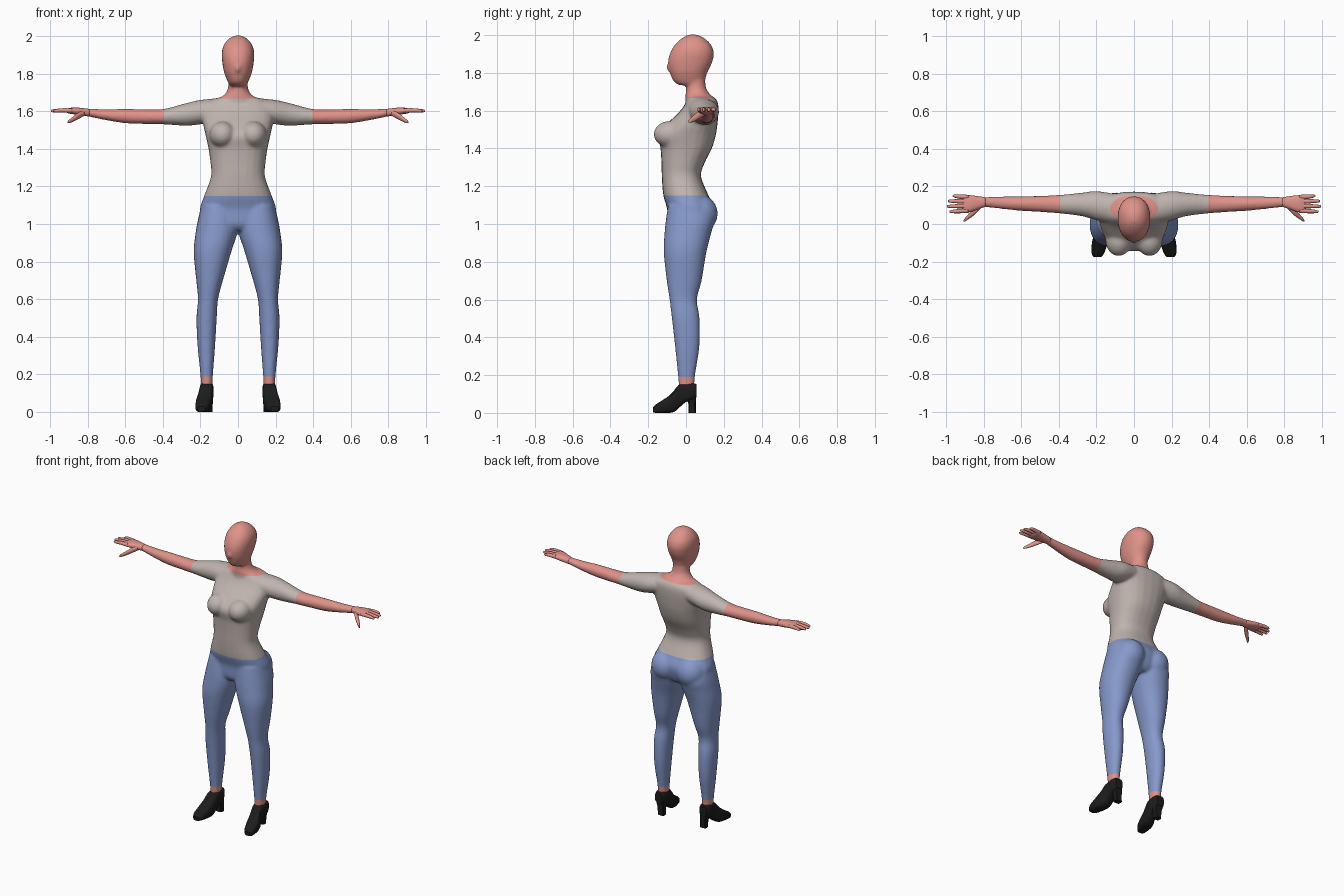
import bpy, bmesh
from math import cos, sin, pi
from mathutils import Vector, Matrix

cube = bpy.data.objects.get("Cube")
if cube:
    bpy.data.objects.remove(cube, do_unlink=True)


def material(name, rgb):
    mat = bpy.data.materials.new(name)
    mat.use_nodes = True
    colour = (*rgb, 1)
    mat.diffuse_color = colour
    bsdf = next(n for n in mat.node_tree.nodes if n.type == 'BSDF_PRINCIPLED')
    bsdf.inputs["Base Color"].default_value = colour
    return mat


SKIN = material("skin pink", (.74, .29, .25))
SHIRT = material("shirt grey", (.53, .46, .43))
DENIM = material("denim blue", (.24, .32, .60))
BLACK = material("shoe black", (.012, .012, .012))


def smooth_rows(rows, steps):
    """Resample loft rows with a Catmull-Rom spline."""
    out = []
    for i in range(len(rows) - 1):
        a, b, c, d = (rows[max(0, min(len(rows) - 1, i + k))] for k in (-1, 0, 1, 2))
        for s in range(steps):
            t = s / steps
            out.append([q + t / 2 * (r - p + t * (2 * p - 5 * q + 4 * r - e + t * (3 * (q - r) + e - p)))
                        for p, q, r, e in zip(a, b, c, d)])
    return out + [rows[-1]]


def loft(bm, axis, rows, side=1, power=1.0, sides=24, steps=4):
    """Closed skin through rows of (position, low a, high a, low b, high b)."""
    rings = []
    for t, a0, a1, b0, b1 in smooth_rows(rows, steps):
        ring = []
        for k in range(sides):
            ang = 2 * pi * k / sides
            c, s = (abs(f) ** power * (1 if f > 0 else -1) for f in (cos(ang), sin(ang)))
            a = (a0 + a1) / 2 + c * (a1 - a0) / 2
            b = (b0 + b1) / 2 + s * (b1 - b0) / 2
            x, y, z = {'x': (t, a, b), 'y': (a, t, b), 'z': (a, b, t)}[axis]
            ring.append(bm.verts.new((x * side, y, z)))
        rings.append(ring)
    for lo, hi in zip(rings, rings[1:]):
        for k in range(sides):
            j = (k + 1) % sides
            bm.faces.new((lo[k], lo[j], hi[j], hi[k]))
    bm.faces.new(rings[0])
    bm.faces.new(rings[-1])


def centred(rows):
    """Expand (z, half width, front, back) to full rows."""
    return [(z, -w, w, f, b) for z, w, f, b in rows]


def blob(bm, centre, radii):
    bmesh.ops.create_uvsphere(bm, u_segments=24, v_segments=16, radius=1,
                              matrix=Matrix.Translation(centre) @ Matrix.Diagonal((*radii, 1)))


def finish(bm, name, mat, sharp=None):
    bmesh.ops.recalc_face_normals(bm, faces=bm.faces)
    for f in bm.faces:
        f.smooth = True
        f.material_index = 0
    if sharp:
        for e in bm.edges:
            e.smooth = e.calc_face_angle(0) < sharp
    mesh = bpy.data.meshes.new(name)
    bm.to_mesh(mesh)
    bm.free()
    mesh.materials.append(mat)
    obj = bpy.data.objects.new(name, mesh)
    bpy.context.collection.objects.link(obj)
    return obj


body = bmesh.new()

# Torso
loft(body, 'z', centred([
    (.965, .10, -.07, .10), (1.0, .19, -.095, .13), (1.08, .203, -.10, .148),
    (1.15, .18, -.12, .12), (1.25, .144, -.128, .08), (1.32, .146, -.13, .097),
    (1.4, .157, -.135, .137), (1.47, .172, -.145, .158), (1.53, .185, -.10, .167),
    (1.6, .19, -.03, .172), (1.645, .17, 0, .168), (1.672, .11, .01, .15)]), power=.85)

# Neck
loft(body, 'z', centred([
    (1.6, .09, .0, .15), (1.665, .095, -.003, .145), (1.69, .07, -.002, .125),
    (1.72, .054, 0, .107), (1.78, .052, .0, .1)]))

# Head and nose
loft(body, 'z', centred([
    (1.735, .042, -.035, .09), (1.755, .054, -.066, .1), (1.8, .072, -.085, .112),
    (1.835, .08, -.093, .13), (1.87, .085, -.094, .143), (1.91, .087, -.082, .147),
    (1.95, .077, -.058, .132), (1.985, .05, -.02, .095), (2.003, .016, .015, .055)]),
    power=.92)
blob(body, (0, -.082, 1.83), (.016, .021, .028))

for side in (1, -1):
    # Bust and seat
    blob(body, (side * .082, -.085, 1.475), (.07, .086, .07))
    blob(body, (side * .095, .07, 1.055), (.095, .098, .10))
    # Arm down to the wrist
    loft(body, 'x', [
        (.1, .0, .16, 1.55, 1.67), (.2, .02, .175, 1.53, 1.66), (.28, .042, .166, 1.523, 1.642),
        (.395, .056, .155, 1.53, 1.612), (.5, .064, .15, 1.532, 1.61), (.6, .07, .147, 1.536, 1.612),
        (.7, .08, .146, 1.552, 1.61), (.79, .09, .144, 1.57, 1.613), (.82, .09, .144, 1.574, 1.614)], side)
    # Leg down to the ankle
    loft(body, 'z', [
        (.1, .138, .195, -.035, .045), (.19, .134, .199, -.042, .047), (.35, .122, .215, -.058, .071),
        (.5, .113, .221, -.075, .072), (.6, .106, .213, -.087, .058), (.7, .08, .222, -.102, .083),
        (.85, .036, .236, -.118, .108), (.95, .004, .226, -.114, .133), (1.02, 0, .214, -.107, .15),
        (1.1, .01, .194, -.095, .13)], side, power=.92)

# Fuse the body forms into one soft skin
bmesh.ops.recalc_face_normals(body, faces=body.faces)
helper = finish(body, "body_form", SKIN)
remesh = helper.modifiers.new("fuse", 'REMESH')
remesh.mode = 'VOXEL'
remesh.voxel_size = .009
relax = helper.modifiers.new("relax", 'SMOOTH')
relax.factor = .5
relax.iterations = 5
graph = bpy.context.evaluated_depsgraph_get()
fused = bpy.data.meshes.new_from_object(helper.evaluated_get(graph))
bpy.data.objects.remove(helper, do_unlink=True)

# Cut clean edges at collar, waist, ankles and sleeves
body = bmesh.new()
body.from_mesh(fused)
bpy.data.meshes.remove(fused)
COLLAR, WAIST, ANKLE, SLEEVE = 1.667, 1.15, .19, .395
for co, no in [((0, 0, COLLAR), (0, 0, 1)), ((0, 0, WAIST), (0, 0, 1)), ((0, 0, ANKLE), (0, 0, 1)),
               ((SLEEVE, 0, 0), (1, 0, 0)), ((-SLEEVE, 0, 0), (1, 0, 0))]:
    bmesh.ops.bisect_plane(body, geom=body.verts[:] + body.edges[:] + body.faces[:],
                           plane_co=co, plane_no=no, dist=1e-5)


def part_of(face):
    p = face.calc_center_median()
    if p.z < ANKLE or abs(p.x) > SLEEVE or (p.z > COLLAR and abs(p.x) < .13):
        return 0
    return 1 if p.z > WAIST else 2


for f in body.faces:
    f.material_index = part_of(f)

# Split into separate garments and skin
for index, (name, mat) in enumerate([("head_arms_and_ankles", SKIN), ("shirt", SHIRT), ("trousers", DENIM)]):
    piece = body.copy()
    bmesh.ops.delete(piece, geom=[f for f in piece.faces if f.material_index != index], context='FACES')
    finish(piece, name, mat)
body.free()


def digit(bm, points, side):
    """Finger through (x, y, z, radius) points."""
    loft(bm, 'x', [(x, y - r, y + r, z - r, z + r) for x, y, z, r in points], side, sides=10, steps=3)


for side, label in ((1, "left"), (-1, "right")):
    # Hand with four fingers and a thumb
    hand = bmesh.new()
    loft(hand, 'x', [
        (.79, .092, .142, 1.572, 1.612), (.83, .078, .148, 1.576, 1.617), (.87, .064, .153, 1.583, 1.62),
        (.9, .06, .154, 1.588, 1.616), (.912, .066, .148, 1.594, 1.61)], side, power=.85, sides=20)
    for base, tip, reach in ((.071, .066, .982), (.096, .094, .996), (.12, .122, .99), (.143, .149, .965)):
        digit(hand, [(.88, base, 1.603, .012), (.93, (base + tip) / 2, 1.605, .0115),
                     (reach - .01, tip, 1.602, .008), (reach, tip, 1.601, .003)], side)
    digit(hand, [(.815, .1, 1.592, .016), (.85, .066, 1.575, .018), (.88, .04, 1.556, .014),
                 (.9, .022, 1.545, .009), (.906, .017, 1.541, .004)], side)
    finish(hand, label + "_hand", SKIN)

    # Shoe with a block heel
    shoe = bmesh.new()
    loft(shoe, 'y', [
        (-.175, .175, .215, .002, .03), (-.155, .158, .226, 0, .048), (-.1, .14, .224, 0, .083),
        (-.065, .135, .215, .004, .115), (-.04, .132, .207, .024, .148), (0, .13, .203, .058, .158),
        (.035, .132, .202, .07, .158), (.056, .14, .194, .085, .152)], side, power=.55, sides=16, steps=2)
    loft(shoe, 'z', [
        (0, .136, .182, .014, .052), (.05, .136, .184, .012, .052), (.1, .134, .2, -.005, .056)],
        side, power=.5, sides=12, steps=2)
    finish(shoe, label + "_shoe", BLACK, sharp=.6)
